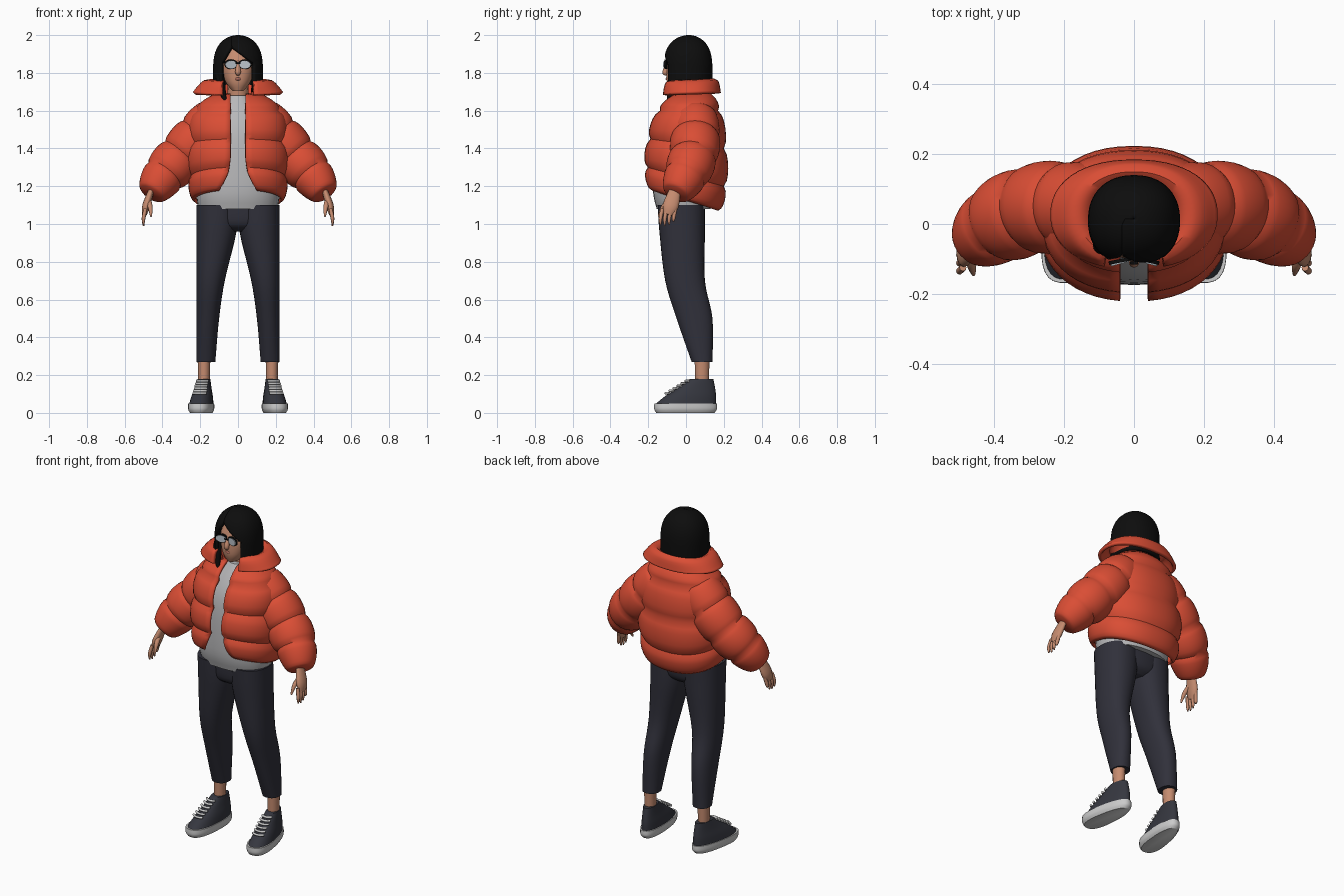
import bpy, bmesh, math
from mathutils import Vector

if "Cube" in bpy.data.objects:
    bpy.data.objects.remove(bpy.data.objects["Cube"])


def material(name, *rgb):
    mat = bpy.data.materials.new(name)
    mat.use_nodes = True
    mat.diffuse_color = (*rgb, 1)
    shader = mat.node_tree.nodes["Principled BSDF"]
    shader.inputs["Base Color"].default_value = (*rgb, 1)
    shader.inputs["Roughness"].default_value = .8
    return mat


ORANGE = material("orange red", .7, .075, .035)
GREY = material("light grey", .48, .48, .49)
NAVY = material("charcoal navy", .03, .03, .043)
SLATE = material("slate", .036, .038, .05)
WHITE = material("off white", .6, .6, .6)
BLACK = material("black", .004, .004, .004)
SKIN = material("skin", .56, .26, .16)
LIP = material("lip", .42, .15, .11)
GLASS = material("pale glass", .5, .55, .6)
parts = []


def smooth_rows(rows, steps):
    """Catmull-Rom interpolation between rows of numbers."""
    result = []
    last = len(rows) - 1
    for i in range(last):
        before, start = rows[max(i - 1, 0)], rows[i]
        end, after = rows[i + 1], rows[min(i + 2, last)]
        for step in range(steps):
            t = step / steps
            result.append([b + t / 2 * (c - a + t * (2 * a - 5 * b + 4 * c - d + t * (3 * (b - c) + d - a)))
                           for a, b, c, d in zip(before, start, end, after)])
    return result + [list(rows[last])]


def puff_at(index, rows, puffs, depth):
    """Quilted swelling that returns to zero at every seam."""
    return depth * math.sqrt(abs(math.sin(math.pi * puffs * index / (len(rows) - 1))))


def skin_rings(name, rings, mat, closed, mirror=False, thickness=0):
    bm = bmesh.new()
    loops = [[bm.verts.new(point) for point in ring] for ring in rings]
    count = len(loops[0])
    for low, high in zip(loops, loops[1:]):
        for j in range(count if closed else count - 1):
            k = (j + 1) % count
            bm.faces.new((low[j], low[k], high[k], high[j]))
    if closed:
        bm.faces.new(loops[0])
        bm.faces.new(loops[-1])
        bmesh.ops.recalc_face_normals(bm, faces=bm.faces)
    mesh = bpy.data.meshes.new(name)
    bm.to_mesh(mesh)
    bm.free()
    mesh.materials.append(mat)
    ob = bpy.data.objects.new(name, mesh)
    bpy.context.collection.objects.link(ob)
    if thickness:
        solidify = ob.modifiers.new("thickness", 'SOLIDIFY')
        solidify.thickness = thickness
        solidify.offset = -1
    if mirror:
        ob.modifiers.new("mirror", 'MIRROR')
    parts.append(ob)
    return ob


def power(value, exponent):
    return math.copysign(abs(value) ** exponent, value)


def oval(angle, half_width, front, back, square):
    """Point on a squared-off oval, starting at the front."""
    x = half_width * power(math.sin(angle), square)
    y = (front + back) / 2 - (back - front) / 2 * power(math.cos(angle), square)
    return x, y


def solid(name, rows, mat, square=.9, outer=None, mirror=False, count=32):
    """Stacked ovals: height, half width, front, back. Outer keeps one side straight."""
    rings = []
    for z, half_width, front, back in smooth_rows(rows, 5):
        centre = outer - half_width if outer else 0
        ring = []
        for j in range(count):
            x, y = oval(math.tau * j / count, half_width, front, back, square)
            ring.append((centre + x, y, z))
        rings.append(ring)
    return skin_rings(name, rings, mat, True, mirror)


def shell(name, rows, opening, mat, square=.9, thickness=.015, steps=6, puffs=0, depth=0, count=48):
    """Open-fronted wrap: front height, back height, half width, front, back."""
    rows = smooth_rows(rows, steps)
    rings = []
    for i, (z_front, z_back, half_width, front, back) in enumerate(rows):
        swell = puff_at(i, rows, puffs, depth)
        size = half_width + swell, front - swell, back + swell
        end, start = [math.asin(max(-1, min(1, power(x / size[0], 1 / square)))) for x in opening(z_front)]
        ring = []
        for j in range(count + 1):
            angle = start + (end + math.tau - start) * j / count
            z = z_front + (z_back - z_front) * (1 - math.cos(angle)) / 2
            ring.append((*oval(angle, *size, square), z))
        rings.append(ring)
    return skin_rings(name, rings, mat, False, False, thickness)


def tube(name, rows, mat, side=(0, 1, 0), flat=1, mirror=True, count=16, steps=4, puffs=0, depth=0):
    """Round sections along a path: x, y, z, radius."""
    rows = smooth_rows(rows, steps)
    points = [Vector(row[:3]) for row in rows]
    rings = []
    for i, point in enumerate(points):
        along = points[min(i + 1, len(points) - 1)] - points[max(i - 1, 0)]
        u = along.cross(Vector(side)).normalized()
        v = u.cross(along).normalized()
        radius = rows[i][3] + puff_at(i, rows, puffs, depth)
        angles = [math.tau * j / count for j in range(count)]
        rings.append([point + radius * (u * flat * math.cos(a) + v * math.sin(a)) for a in angles])
    return skin_rings(name, rings, mat, True, mirror)


# Trousers: straight outer seam, tapering inward to the ankle
solid("trouser_legs", [
    (.27, .05, .03, .14), (.5, .06, -.05, .14), (.7, .075, -.11, .1),
    (.95, .105, -.14, .1), (1.1, .11, -.15, .1)], NAVY, outer=.22, mirror=True)
solid("trouser_hips", [(.96, .08, -.08, .05), (1, .17, -.13, .09), (1.1, .2, -.14, .1)], NAVY)

# Shirt
solid("shirt", [
    (1.08, .21, -.155, .13), (1.2, .22, -.175, .14), (1.5, .19, -.15, .13),
    (1.68, .06, -.05, .1)], GREY)


# Puffer jacket: body, folded collar, sleeves
def jacket_opening(z):
    edge = .04 + .06 * max(0, (1.36 - z) / .18) ** 2
    return -edge, edge


def collar_opening(z):
    return -.08, .08


shell("jacket_body", [
    (1.18, 1.07, .23, -.19, .17), (1.3, 1.2, .25, -.205, .2), (1.45, 1.4, .25, -.19, .2),
    (1.6, 1.6, .22, -.14, .17), (1.69, 1.7, .1, -.05, .11)],
    jacket_opening, ORANGE, puffs=4, depth=.02)
shell("jacket_collar", [
    (1.64, 1.68, .1, -.07, .11), (1.74, 1.75, .16, -.1, .15), (1.68, 1.69, .225, -.11, .165)],
    collar_opening, ORANGE, thickness=.02)
tube("jacket_sleeves", [
    (.11, .05, 1.58, .1), (.2, .05, 1.47, .118), (.3, .04, 1.36, .115),
    (.39, 0, 1.26, .105), (.46, -.055, 1.16, .065)],
    ORANGE, count=32, steps=8, puffs=4, depth=.015)

# Hands: palm, four fingers, thumb
tube("palms", [(.455, -.055, 1.19, .028), (.485, -.08, 1.1, .042), (.495, -.095, 1.05, .025)], SKIN, flat=.5)
for i, finger in enumerate(("index", "middle", "ring", "little")):
    y = -.125 + .023 * i
    tip = 1 + .006 * (i - 1) ** 2
    tube(finger + "_fingers", [(.49, y, 1.08, .01), (.5, y - .01, 1.03, .01), (.5, y - .01, tip - .01, .004)],
         SKIN, count=10)
tube("thumbs", [(.475, -.08, 1.13, .015), (.465, -.12, 1.09, .013), (.46, -.145, 1.04, .005)],
     SKIN, side=(1, 0, 0), count=10)

# Ankles
tube("ankles", [(.18, .085, .1, .034), (.18, .085, .3, .04)], SKIN, flat=.85)

# Shoes, modelled straight, then narrowed at the heel and turned out
shoe_parts = [
    solid("shoe_soles", [(0, .06, -.16, .15), (.02, .07, -.17, .165), (.05, .07, -.17, .165)],
          WHITE, square=.8, mirror=True),
    solid("shoe_uppers", [
        (.05, .066, -.16, .16), (.09, .06, -.11, .16), (.13, .05, -.05, .155), (.18, .04, .02, .145)],
        SLATE, mirror=True)]
for i in range(6):
    y, z = -.108 + .021 * i, .1 + .013 * i
    shoe_parts.append(tube("shoe_laces_%d" % (i + 1), [
        (s * .034, y + .013 * s * s, z + .004, .007) for s in (-1, -.5, 0, .5, 1)], WHITE, count=8))
for ob in shoe_parts:
    for vert in ob.data.vertices:
        x, y = vert.co.x * (.9 - .9 * vert.co.y), vert.co.y - .08
        vert.co.x = .18 + x * math.cos(.13) - y * math.sin(.13)
        vert.co.y = .08 + y * math.cos(.13) + x * math.sin(.13)

# Head and face
tube("neck", [(0, .045, 1.6, .06), (0, .025, 1.78, .054)], SKIN, mirror=False)
solid("head", [
    (1.705, .03, -.085, 0), (1.76, .07, -.102, .06), (1.86, .09, -.095, .1),
    (1.97, .04, -.05, .07)], SKIN)
tube("nose", [(0, -.088, 1.865, .006), (0, -.11, 1.806, .015), (0, -.1, 1.794, .009)],
     SKIN, side=(1, 0, 0), mirror=False)
tube("lips", [(-.027, -.09, 1.766, .002), (0, -.1, 1.768, .008), (.027, -.09, 1.766, .002)],
     LIP, side=(0, 0, 1), mirror=False)

# Glasses
tube("glasses_rims", [(.038, -.1, 1.846, .036), (.036, -.11, 1.846, .036)],
     BLACK, side=(1, 0, 0), flat=.72, count=24)
tube("glasses_lenses", [(.038, -.106, 1.844, .031), (.036, -.113, 1.844, .031)],
     GLASS, side=(1, 0, 0), flat=.66, count=24)
tube("glasses_arms", [(.07, -.1, 1.855, .004), (.09, -.06, 1.855, .004), (.09, .02, 1.85, .004)],
     BLACK, side=(0, 0, 1), count=8)
tube("glasses_bridge", [(-.012, -.112, 1.85, .004), (.012, -.112, 1.85, .004)],
     BLACK, side=(0, 0, 1), mirror=False, count=8)


# Bobbed hair: a dome whose swept fringe closes toward a side parting, and a longer front lock
def hair_opening(z):
    sweep = max(0, min(1, (z - 1.85) / .09))
    return -.09 + .055 * sweep, .085 - .12 * sweep


hair_rows = []
for i in range(25):
    z = 1.7 + .3 * math.sin(math.pi / 2 * i / 24)
    size = math.sqrt(max(.0001, 1 - max(0, (z - 1.8) / .2) ** 3))
    hair_rows.append((z, z, .132 * size, .015 - .135 * size, .015 + .125 * size))
shell("hair", hair_rows, hair_opening, BLACK, thickness=.02, steps=1)
tube("hair_front_lock", [(-.1, -.04, 1.84, .018), (-.09, -.07, 1.73, .023), (-.062, -.1, 1.635, .003)],
     BLACK, mirror=False)

# Smooth shading with crisp edges
bpy.ops.object.select_all(action='DESELECT')
for ob in parts:
    ob.select_set(True)
bpy.context.view_layer.objects.active = parts[0]
bpy.ops.object.shade_smooth_by_angle(angle=math.radians(50))
